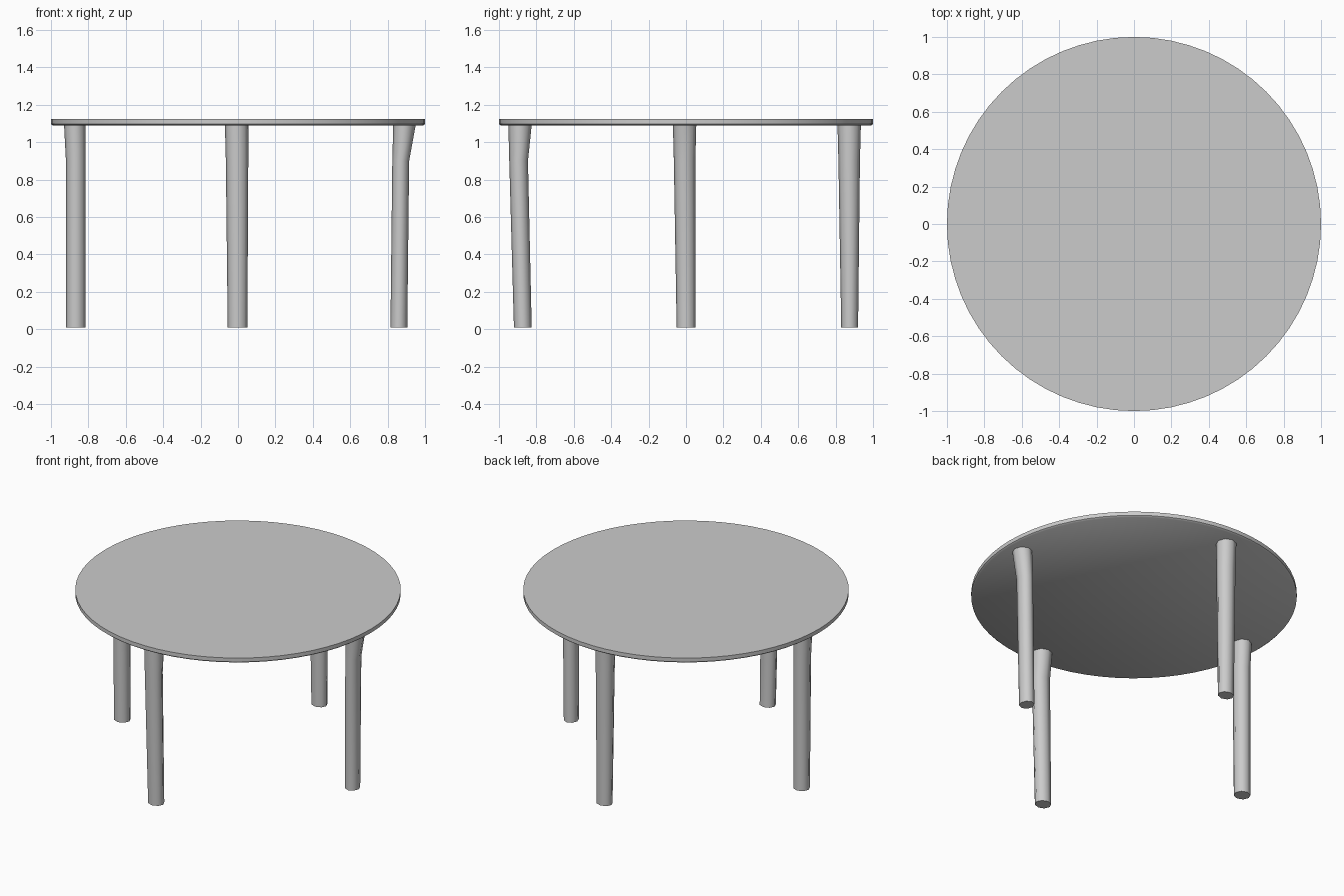
import bpy, bmesh, math

if "Cube" in bpy.data.objects:
    bpy.data.objects.remove(bpy.data.objects["Cube"])


def finish(bm, name, angle):
    bmesh.ops.recalc_face_normals(bm, faces=bm.faces)
    mesh = bpy.data.meshes.new(name)
    bm.to_mesh(mesh)
    bm.free()
    obj = bpy.data.objects.new(name, mesh)
    bpy.context.collection.objects.link(obj)
    bpy.ops.object.select_all(action='DESELECT')
    obj.select_set(True)
    bpy.context.view_layer.objects.active = obj
    bpy.ops.object.shade_smooth_by_angle(angle=math.radians(angle))
    return obj


def loft(name, rings, sides, angle):
    """Skin elliptical rings given as (z, x_min, x_max, y_min, y_max)."""
    bm = bmesh.new()
    loops = []
    for z, x0, x1, y0, y1 in rings:
        loop = []
        for i in range(sides):
            a = math.tau * i / sides
            loop.append(bm.verts.new(((x0 + x1) / 2 + (x1 - x0) / 2 * math.cos(a),
                                      (y0 + y1) / 2 + (y1 - y0) / 2 * math.sin(a), z)))
        loops.append(loop)
    for low, high in zip(loops, loops[1:]):
        for i in range(sides):
            j = (i + 1) % sides
            bm.faces.new((low[i], low[j], high[j], high[i]))
    bm.faces.new(loops[0])
    bm.faces.new(loops[-1])
    return finish(bm, name, angle)


# Round top with a very slightly softened lower rim
loft("table_top", [(z, -r, r, -r, r) for z, r in
                   ((1.089, 0.99), (1.097, 1.0), (1.123, 1.0))], 64, 50)

# Tapered legs, flaring a little where they meet the top
FOOT, BEND, HEAD = 0.01, 0.9, 1.092
legs = {
    "left_leg": [(FOOT, -0.92, -0.815, -0.05, 0.05),
                 (BEND, -0.92, -0.815, -0.065, 0.05),
                 (HEAD, -0.93, -0.815, -0.07, 0.055)],
    "right_leg": [(FOOT, 0.815, 0.905, -0.05, 0.05),
                  (BEND, 0.825, 0.915, -0.065, 0.05),
                  (HEAD, 0.83, 0.95, -0.07, 0.055)],
    "front_leg": [(FOOT, -0.055, 0.05, -0.92, -0.825),
                  (BEND, -0.065, 0.055, -0.945, -0.845),
                  (HEAD, -0.07, 0.055, -0.95, -0.825)],
    "back_leg": [(FOOT, -0.055, 0.05, 0.83, 0.92),
                 (BEND, -0.065, 0.055, 0.815, 0.93),
                 (HEAD, -0.07, 0.055, 0.81, 0.935)],
}
for name, rings in legs.items():
    loft(name, rings, 8, 60)
